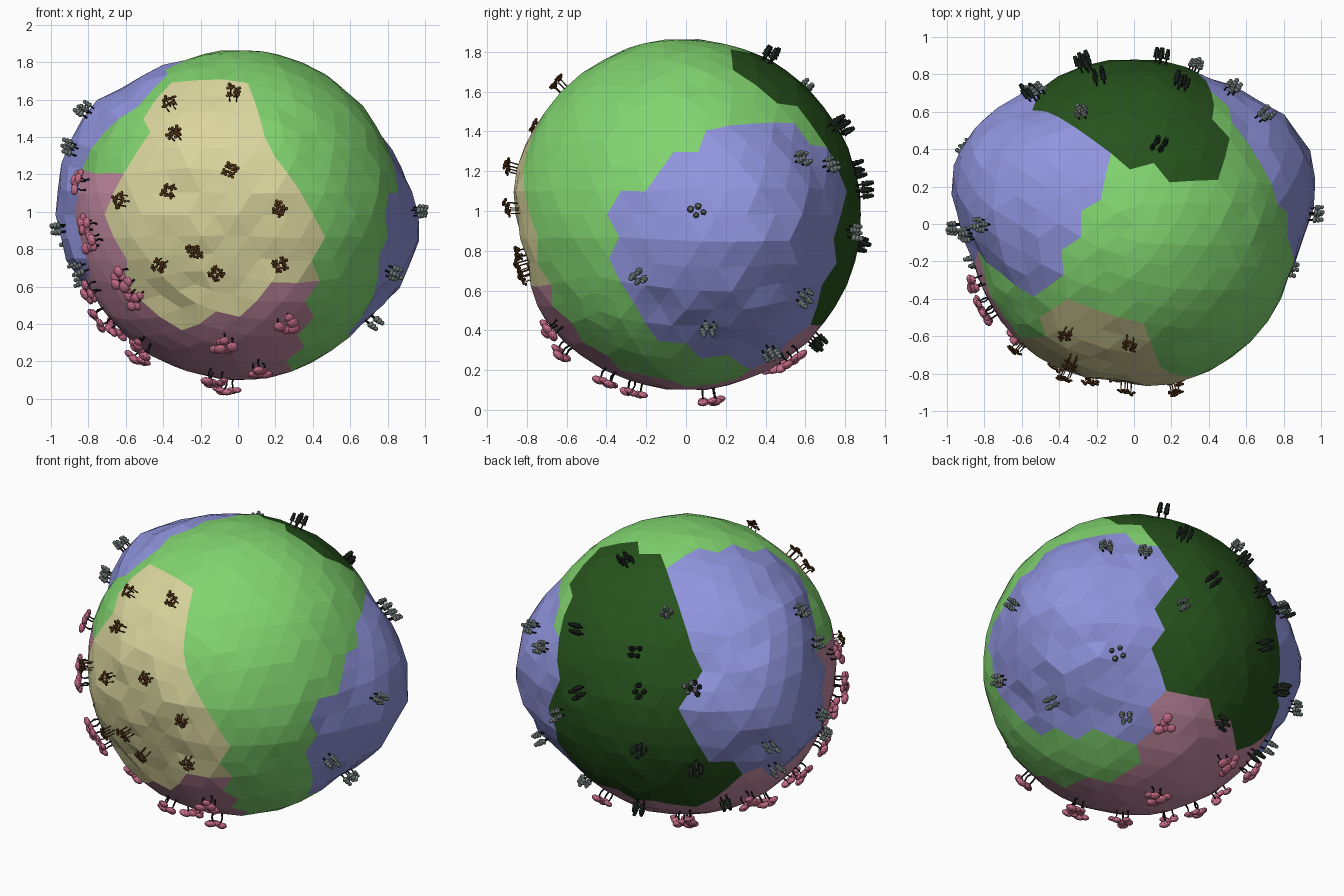
import bpy, bmesh, random
from math import sin, cos, pi, radians
from mathutils import Vector, Matrix, noise
from mathutils.bvhtree import BVHTree

if "Cube" in bpy.data.objects:
    bpy.data.objects.remove(bpy.data.objects["Cube"])

random.seed(4)
R = 0.883
C = Vector((0, 0, 0.983))


def material(name, rgb):
    m = bpy.data.materials.new(name)
    m.diffuse_color = (*rgb, 1)
    m.use_nodes = True
    m.node_tree.nodes["Principled BSDF"].inputs["Base Color"].default_value = m.diffuse_color
    return m


def frame(x, y):
    """Viewing frame: right, up and towards-viewer axes."""
    x, y = Vector(x).normalized(), Vector(y).normalized()
    return x, y, x.cross(y)


def oblique(dx, dy, elev):
    d = Vector((dx, dy, 0)).normalized()
    right = Vector((-d.y, d.x, 0))
    toward = d * cos(elev) + Vector((0, 0, sin(elev)))
    return right, toward.cross(right), toward


FRONT = frame((1, 0, 0), (0, 0, 1))
RIGHT = frame((0, 1, 0), (0, 0, 1))
BELOW = frame((-1, 0, 0), (0, 1, 0))
TOP = frame((1, 0, 0), (0, 1, 0))
BACK_LEFT = oblique(-0.574, 0.819, radians(25))


def inside(p, view, poly):
    """Is a point (relative to the centre) inside an outline drawn in a view?"""
    if p.dot(view[2]) < 0:
        return False
    u, v, hit = p.dot(view[0]), p.dot(view[1]), False
    for (a, b), (c, d) in zip(poly, poly[1:] + poly[:1]):
        if (b > v) != (d > v) and u < (c - a) * (v - b) / (d - b) + a:
            hit = not hit
    return hit


def raised(pts):
    return [(u, z - C.z) for u, z in pts]


# Biome outlines
sand = raised([(-.39, 1.69), (.04, 1.71), (.1, 1.55), (.13, 1.39), (.25, 1.2), (.39, .99), (.44, .88),
               (.37, .75), (.44, .65), (.22, .61), (.17, .53), (.11, .58), (.09, .46), (-.12, .5),
               (-.31, .39), (-.52, .53), (-.67, .8), (-.7, 1.07), (-.6, 1.25), (-.47, 1.42), (-.52, 1.51)])
hill_r = raised([(-.42, .98), (-.39, 1.1), (-.23, 1.1), (-.16, 1.24), (-.09, 1.3), (.13, 1.3), (.16, 1.41),
                 (.29, 1.42), (.32, 1.32), (.39, 1.43), (.57, 1.42), (.73, 1.28), (.79, 1.1), (.78, .85),
                 (.73, .74), (.6, .43), (.45, .22), (.28, .2), (.22, .27), (.05, .27), (-.13, .33),
                 (-.23, .48), (-.33, .68)])
hill_l = [(-.08, .55), (.13, .68), (.31, .71), (.45, .69), (.6, .61), (.68, .49), (.77, .2), (.82, -.15),
          (.8, -.36), (.6, -.59), (.38, -.66), (.3, -.56), (.11, -.55), (.02, -.42), (0, -.22),
          (.06, -.03), (-.1, .26), (-.06, .4)]
blossom_front = raised([(-.95, 1.22), (-.6, 1.22), (-.5, .75), (.1, .63), (.45, .64), (.36, .48), (.32, .29),
                        (.2, .05), (-.5, 0), (-.95, .3)])
blossom_below = [(-x, y) for x, y in [(.18, -.05), (.15, .22), (.25, .4), (.34, .59), (.06, .69), (-.21, .64),
                                      (-.48, .42), (-.65, .4), (-.95, .35), (-.95, -.05)]]
forest_top = [(-.5, .58), (-.3, .61), (-.2, .46), (-.13, .33), (0, .37), (.1, .29), (.45, .31), (.49, .5),
              (.4, .58), (.49, .61), (.38, .67), (.45, 1), (-.7, 1)]


def biome(d):
    p = d * R
    if p.y < 0 and inside(p, FRONT, sand):
        return 1
    if inside(p, BACK_LEFT, hill_l) or inside(p, RIGHT, hill_r):
        return 2
    if (inside(p, FRONT, blossom_front) if p.y < 0 else inside(p, BELOW, blossom_below)):
        return 4
    if inside(p, TOP, forest_top) or (p.z < 0 and p.y > .3):
        return 3
    return 0


# Faceted planet with raised hills and a rough sand patch
PEAKS = [(Vector((.92, .42, -.12)).normalized(), .14, .75, 1.1),
         (Vector((-.93, .32, .20)).normalized(), .135, .95, 1.5)]
DENT = Vector((-.15, -.85, -.3)).normalized()
bm = bmesh.new()
bmesh.ops.create_icosphere(bm, subdivisions=4, radius=1)
for f in bm.faces:
    f.material_index = biome(f.calc_center_median().normalized())
for _ in range(2):  # tidy single-face teeth along the borders
    for f in bm.faces:
        near = [g.material_index for e in f.edges for g in e.link_faces if g is not f]
        f.material_index = next((k for k in near if near.count(k) > 1), f.material_index)
# Rings of vertices inward from the biome borders, so hills rise gently
depth = {v: 0 if len({f.material_index for f in v.link_faces}) > 1 else 3 for v in bm.verts}
for _ in range(3):
    for v in bm.verts:
        depth[v] = min([depth[v]] + [depth[e.other_vert(v)] + 1 for e in v.link_edges])
for v in bm.verts:
    d = v.co.normalized()
    kind = v.link_faces[0].material_index if depth[v] else 0
    r = R + .006 * noise.noise(d * 5) + random.uniform(-.006, .005)
    if kind == 2:
        r += max(h * max(0, 1 - (d.angle(pk) / w) ** e) for pk, h, w, e in PEAKS) * (0, .5, .85, 1)[depth[v]]
        r += random.uniform(-.014, .014)
    elif kind == 1:
        r += random.uniform(-.014, .01) - .045 * max(0, 1 - (d.angle(DENT) / .6) ** 2)
    v.co = C + d * r
tree_hit = BVHTree.FromBMesh(bm)
me = bpy.data.meshes.new("planet")
bm.to_mesh(me)
bm.free()
for name, rgb in [("grass", (.22, .66, .16)), ("sand", (.71, .67, .34)), ("hills", (.28, .3, .73)),
                  ("forest_floor", (.02, .085, .012)), ("blossom_floor", (.56, .26, .37))]:
    me.materials.append(material(name, rgb))
bpy.context.collection.objects.link(bpy.data.objects.new("planet", me))


# Tree parts, built along +z of a local matrix
def cone(bm, M, z0, z1, r0, r1, mat, x0=0, x1=0, n=6):
    a, b = Vector((x0, 0, z0)), Vector((x1, 0, z1))
    T = Matrix.Translation((a + b) / 2) @ (b - a).to_track_quat('Z', 'Y').to_matrix().to_4x4()
    vs = bmesh.ops.create_cone(bm, cap_ends=True, segments=n, radius1=r0, radius2=r1,
                               depth=(b - a).length, matrix=M @ T)['verts']
    for f in {f for v in vs for f in v.link_faces}:
        f.material_index = mat


def blob(bm, M, at, size):
    T = Matrix.Translation(at) @ Matrix.Diagonal((*size, 1))
    vs = bmesh.ops.create_icosphere(bm, subdivisions=2, radius=1, matrix=M @ T)['verts']
    for f in {f for v in vs for f in v.link_faces}:
        f.material_index = 1


def conifer(bm, M):
    cone(bm, M, -.01, .04, .005, .005, 0)
    for z, r in ((.035, .018), (.052, .016), (.069, .012)):
        blob(bm, M, (0, 0, z), (r, r, .012))


def dark_pine(bm, M):
    cone(bm, M, -.01, .04, .005, .005, 0)
    for z, r in ((.03, .018), (.05, .017), (.068, .014)):
        cone(bm, M, z, z + .02, r, r * .65, 1)


def scrub(bm, M):
    cone(bm, M, -.01, .05, .004, .003, 0)
    for i in range(4):
        a = i * pi / 2
        x, y = .014 * cos(a), .014 * sin(a)
        blob(bm, M, (x, y, .056 + .008 * (i % 2)), (.010, .010, .007))
    blob(bm, M, (0, 0, .066), (.009, .009, .007))


def blossom(bm, M):
    cone(bm, M, -.01, .025, .006, .005, 0, 0, .012)
    cone(bm, M, .025, .065, .005, .004, 0, .012, 0)
    blob(bm, M, (.014, 0, .070), (.034, .030, .019))
    blob(bm, M, (-.020, .006, .062), (.028, .026, .016))


def grove(name, make, colors, spread, count, spots):
    """Small clusters of trees standing on the planet at points seen in a view."""
    bm = bmesh.new()
    for view, pts in spots:
        for u, v in pts:
            w = max(0, R * R - u * u - v * v) ** .5
            n = (view[0] * u + view[1] * v + view[2] * w).normalized()
            side = n.orthogonal().normalized()
            turn = random.uniform(0, 2 * pi)
            for i in range(count):
                off = Matrix.Rotation(turn + i * 2 * pi / count, 3, n) @ side
                d = (n * R + off * spread * random.uniform(.7, 1.3)).normalized()
                hit = tree_hit.ray_cast(C + d * 2, -d)[0]
                M = (Matrix.Translation(hit) @ d.to_track_quat('Z', 'Y').to_matrix().to_4x4()
                     @ Matrix.Rotation(random.uniform(0, 6), 4, 'Z') @ Matrix.Scale(random.uniform(.85, 1.1), 4))
                make(bm, M)
    me = bpy.data.meshes.new(name)
    bm.to_mesh(me)
    bm.free()
    for part, rgb in zip(("trunk", "leaves"), colors):
        me.materials.append(material(name + "_" + part, rgb))
    bpy.context.collection.objects.link(bpy.data.objects.new(name, me))


BARK = (.012, .01, .012)
grove("hill_conifers", conifer, (BARK, (.20, .25, .24)), .028, 4, [
    (RIGHT, raised([(.05, 1.0), (.54, 1.25), (.69, 1.22), (-.23, .68), (.11, .44), (.55, .6), (.41, .31), (.82, .9)])),
    (BACK_LEFT, [(-.11, .29), (.02, -.13), (.6, .28), (.7, .12), (.44, -.43), (.5, -.58), (.73, -.27), (.78, -.38)])])
grove("forest_pines", dark_pine, (BARK, (.012, .02, .013)), .028, 4, [
    (BACK_LEFT, [(-.34, .59), (-.62, .2), (-.29, .07), (-.61, -.16), (-.26, -.48), (.06, -.59), (.22, -.78), (-.26, -.8)]),
    (TOP, [(-.25, .82), (-.53, .66)])])
grove("sand_scrub", scrub, ((.1, .04, .012), (.1, .04, .01)), .026, 4, [
    (FRONT, raised([(-.35, 1.56), (-.02, 1.61), (-.32, 1.4), (-.04, 1.21), (-.36, 1.11), (-.6, 1.06),
                    (.21, 1.01), (-.23, .79), (-.41, .72), (-.12, .67), (.22, .72)]))])
grove("blossom_trees", blossom, (BARK, (.60, .16, .26)), .034, 3, [
    (FRONT, raised([(-.81, 1.16), (-.78, .93), (-.74, .85), (-.59, .66), (-.53, .56), (-.75, .59), (-.07, .33),
                    (.25, .43), (-.71, .47)])),
    (BELOW, [(-x, y) for x, y in [(.2, .51), (-.06, .12), (.11, -.37), (-.5, -.06), (-.31, .43),
                                  (-.62, .26), (-.12, -.25), (-.5, -.3)]])])
